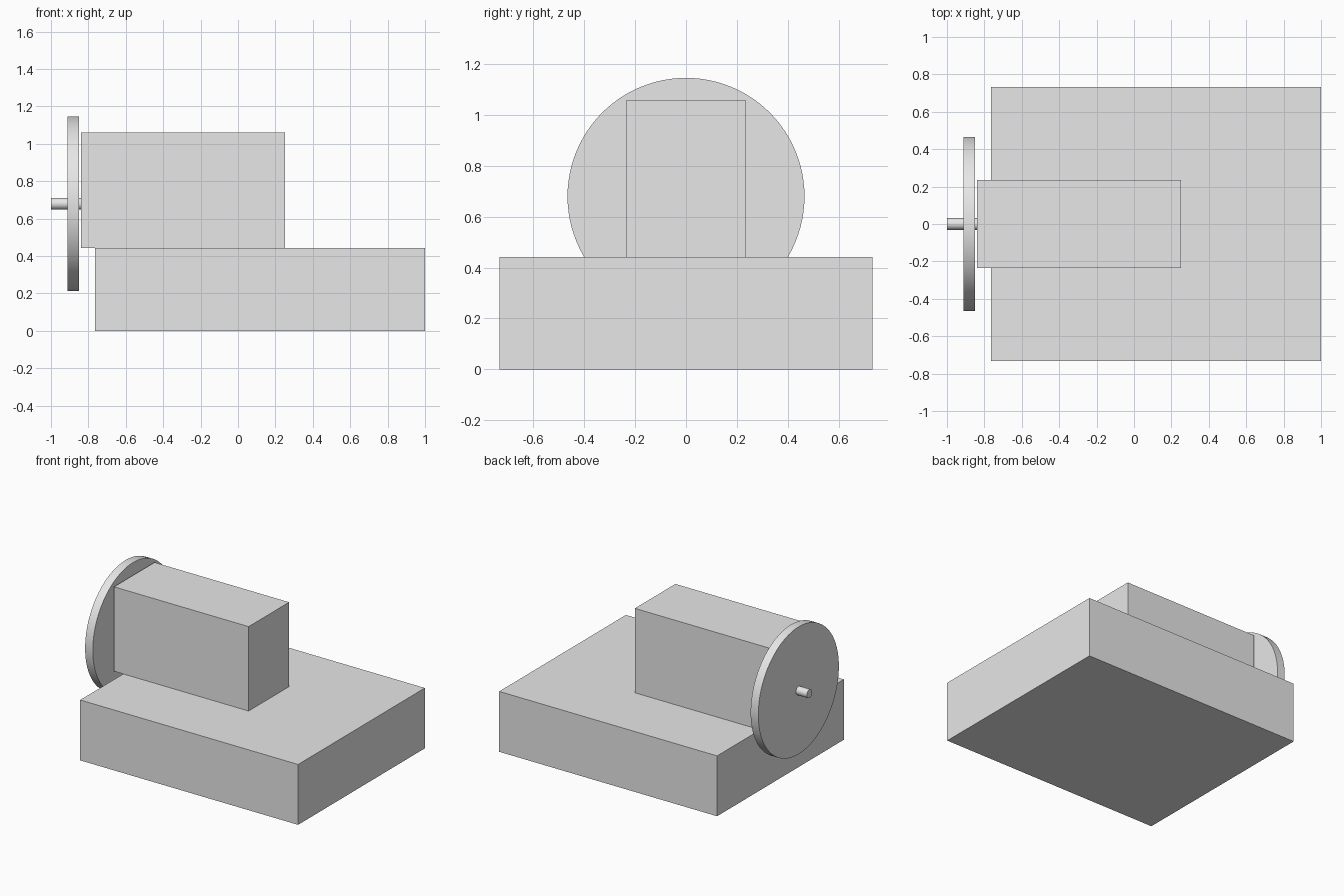
import bpy
import math

default = bpy.data.objects.get("Cube")
if default:
    bpy.data.objects.remove(default, do_unlink=True)

# Single plain grey material
grey = bpy.data.materials.new("plain grey")
grey.use_nodes = True
colour = (0.8, 0.8, 0.8, 1)
grey.diffuse_color = colour
grey.node_tree.nodes["Principled BSDF"].inputs["Base Color"].default_value = colour


def block(name, x0, x1, width, z0, z1):
    """Box centred on y = 0."""
    bpy.ops.mesh.primitive_cube_add(size=1, location=((x0 + x1) / 2, 0, (z0 + z1) / 2))
    ob = bpy.context.object
    ob.name = name
    ob.scale = (x1 - x0, width, z1 - z0)
    bpy.ops.object.transform_apply(location=False, rotation=False, scale=True)
    ob.data.materials.append(grey)
    return ob


def disc(name, x0, x1, radius, z, sides):
    """Smooth cylinder lying along x."""
    bpy.ops.mesh.primitive_cylinder_add(
        vertices=sides, radius=radius, depth=x1 - x0,
        location=((x0 + x1) / 2, 0, z), rotation=(0, math.pi / 2, 0))
    ob = bpy.context.object
    ob.name = name
    ob.data.materials.append(grey)
    bpy.ops.object.shade_smooth_by_angle(angle=math.radians(30))
    return ob


AXLE_Z = 0.68

# Base slab and the housing that overhangs its edge
block("base", -0.765, 1.0, 1.466, 0, 0.442)
block("housing", -0.84, 0.25, 0.468, 0.442, 1.06)

# Wheel on its axle
disc("wheel", -0.912, -0.85, 0.466, AXLE_Z, 96)
disc("axle", -1.0, -0.835, 0.031, AXLE_Z, 32)
